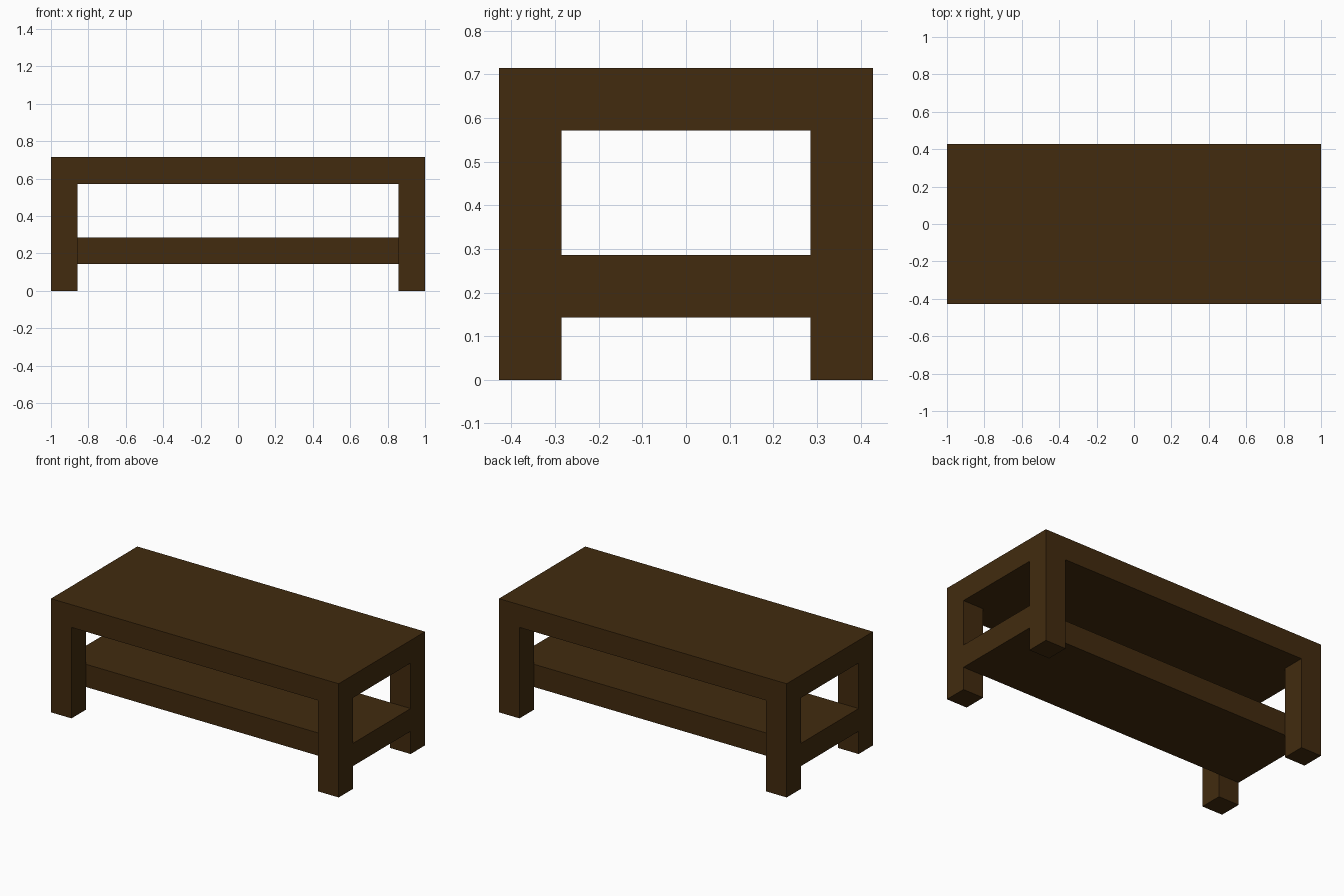
import bpy

if "Cube" in bpy.data.objects:
    bpy.data.objects.remove(bpy.data.objects["Cube"])

U = 1 / 7  # the table sits on a grid of sevenths

wood = bpy.data.materials.new("dark_brown_wood")
wood.diffuse_color = (0.054, 0.024, 0.0045, 1)
wood.use_nodes = True
wood.node_tree.nodes["Principled BSDF"].inputs["Base Color"].default_value = wood.diffuse_color


def box(name, lo, hi):
    """Axis-aligned box between two corners given in grid units."""
    bpy.ops.mesh.primitive_cube_add(size=1)
    ob = bpy.context.object
    ob.name = name
    for v in ob.data.vertices:
        v.co = [(lo[i] if v.co[i] < 0 else hi[i]) * U for i in range(3)]
    ob.data.materials.append(wood)
    return ob


# Thick table top
box("table_top", (-7, -3, 4), (7, 3, 5))

# Lower shelf, set between the front and back legs, flush with the ends
box("lower_shelf", (-7, -2, 1), (7, 2, 2))

# Four square legs at the corners
for side, x in (("left", -7), ("right", 6)):
    for end, y in (("front", -3), ("back", 2)):
        box(f"{end}_{side}_leg", (x, y, 0), (x + 1, y + 1, 4))
